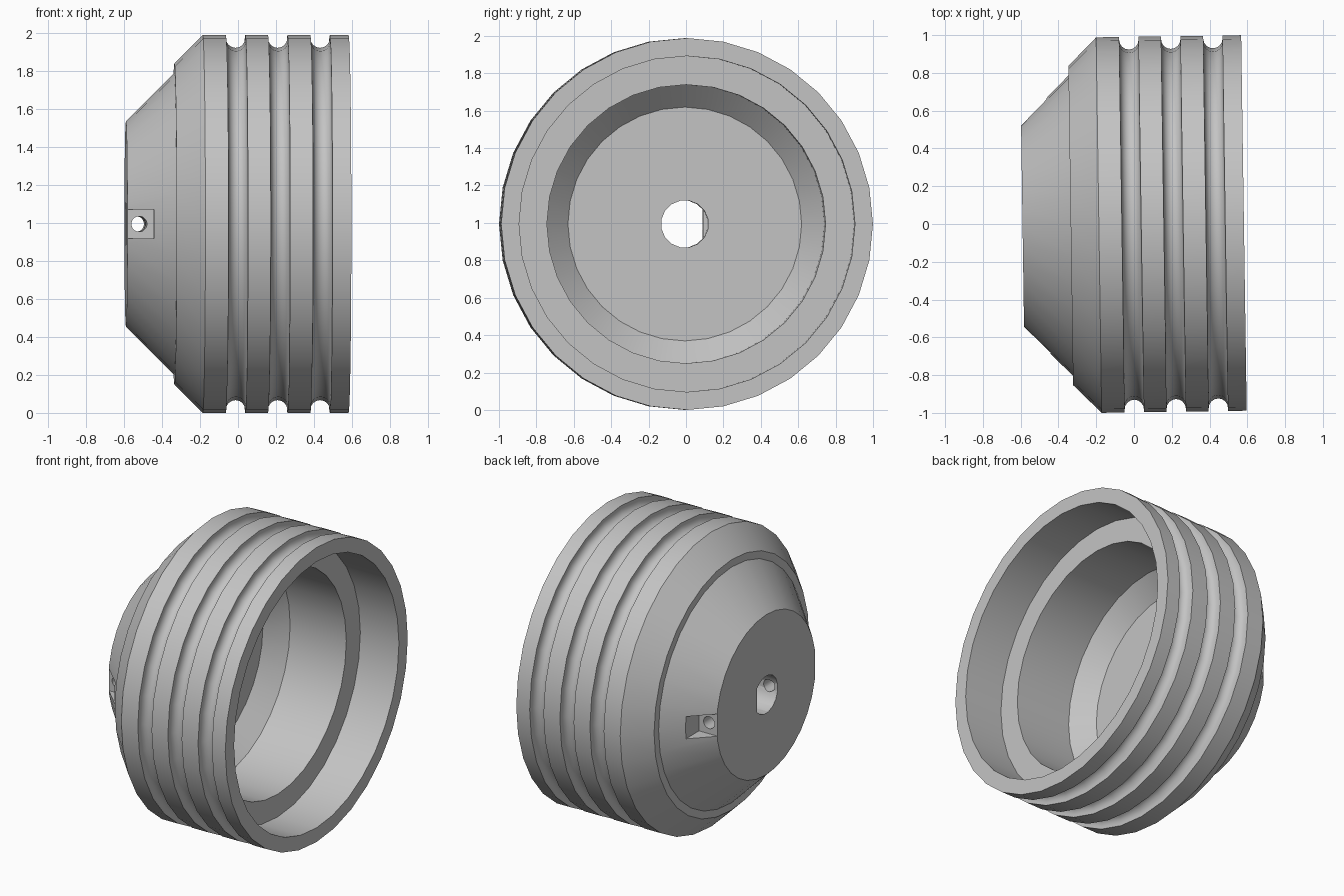
import bpy, bmesh, math
from mathutils import Matrix, Vector

old = bpy.data.objects.get("Cube")
if old:
    bpy.data.objects.remove(old, do_unlink=True)

RADIUS = 0.994
TILT = 0.0147

grey = bpy.data.materials.new("plain_grey")
grey.use_nodes = True
colour = (0.55, 0.55, 0.55, 1)
grey.diffuse_color = colour
grey.node_tree.nodes["Principled BSDF"].inputs["Base Color"].default_value = colour


def make_object(name, bm):
    bmesh.ops.recalc_face_normals(bm, faces=bm.faces)
    mesh = bpy.data.meshes.new(name)
    bm.to_mesh(mesh)
    bm.free()
    mesh.materials.append(grey)
    obj = bpy.data.objects.new(name, mesh)
    bpy.context.collection.objects.link(obj)
    return obj


def lathe(name, profile, steps):
    """Revolve (x, radius) points about the x axis."""
    bm = bmesh.new()
    verts = [bm.verts.new((x, 0, r)) for x, r in profile]
    edges = [bm.edges.new(pair) for pair in zip(verts, verts[1:])]
    bmesh.ops.spin(bm, geom=verts + edges, cent=(0, 0, 0), axis=(1, 0, 0),
                   angle=math.tau, steps=steps, use_duplicate=False)
    bmesh.ops.remove_doubles(bm, verts=bm.verts, dist=1e-4)
    return make_object(name, bm)


def rod(name, x0, x1, radius, flat=None, steps=16):
    """Cylinder along x, optionally with a flat on the +y side."""
    bm = bmesh.new()
    ring = []
    for i in range(steps):
        a = math.tau * (i + 0.5) / steps
        ring.append(Vector((x0, radius * math.cos(a), radius * math.sin(a))))
    if flat:
        h = math.sqrt(radius ** 2 - flat ** 2)
        ring = [p for p in ring if p.y < flat]
        ring += [Vector((x0, flat, h)), Vector((x0, flat, -h))]
        ring.sort(key=lambda p: math.atan2(p.z, p.y))
    face = bm.faces.new([bm.verts.new(p) for p in ring])
    out = bmesh.ops.extrude_face_region(bm, geom=[face])["geom"]
    bmesh.ops.translate(bm, vec=(x1 - x0, 0, 0),
                        verts=[v for v in out if isinstance(v, bmesh.types.BMVert)])
    return make_object(name, bm)


def box(name, centre, size):
    bm = bmesh.new()
    bmesh.ops.create_cube(bm, size=1, matrix=Matrix.Translation(centre) @ Matrix.Diagonal((*size, 1)))
    return make_object(name, bm)


def cut(target, cutter):
    cutter.hide_render = True
    mod = target.modifiers.new("cut", 'BOOLEAN')
    mod.operation = 'DIFFERENCE'
    mod.solver = 'EXACT'
    mod.object = cutter
    bpy.ops.object.select_all(action='DESELECT')
    bpy.context.view_layer.objects.active = target
    target.select_set(True)
    bpy.ops.object.modifier_apply(modifier=mod.name)
    bpy.data.objects.remove(cutter, do_unlink=True)


# Outer profile: end face, stepped cone, three round-bottomed grooves
profile = [(-0.592, 0), (-0.592, 0.54), (-0.337, 0.795), (-0.337, 0.845), (-0.188, RADIUS)]
for centre in (-0.015, 0.207, 0.43):
    half = 0.051
    profile.append((centre - half, RADIUS))
    for i in range(9):
        a = math.pi * i / 8
        profile.append((centre - half * math.cos(a), 0.978 - half * math.sin(a)))
    profile.append((centre + half, RADIUS))
# Rim, counterbore, shoulder and tapered cavity floor
profile += [(0.58, RADIUS), (0.58, 0.898), (0.295, 0.898), (0.295, 0.745),
            (-0.12, 0.745), (-0.24, 0.625), (-0.24, 0)]
body = lathe("grooved_wheel", profile, 32)

# Shaft bore: round inside, flat-sided near the end face
cut(body, rod("bore_cutter", -0.42, 0, 0.127))
cut(body, rod("flat_bore_cutter", -0.8, -0.3, 0.127, flat=0.1))

# Screw pockets on both sides of the cone
for side in (-1, 1):
    cut(body, box("pocket_cutter", (-0.555, side * 0.68, 0), (0.2, 0.3, 0.15)))

# Cross hole for the screws
cross = rod("cross_hole_cutter", -1.2, 1.2, 0.041)
cross.data.transform(Matrix.Translation((-0.53, 0, 0)) @ Matrix.Rotation(math.pi / 2, 4, 'Z'))
cut(body, cross)

# Slight turn about the vertical, standing on the ground
body.data.transform(Matrix.Translation((0.002, -0.003, RADIUS)) @ Matrix.Rotation(TILT, 4, 'Z'))
bpy.ops.object.shade_smooth_by_angle(angle=math.radians(30))
